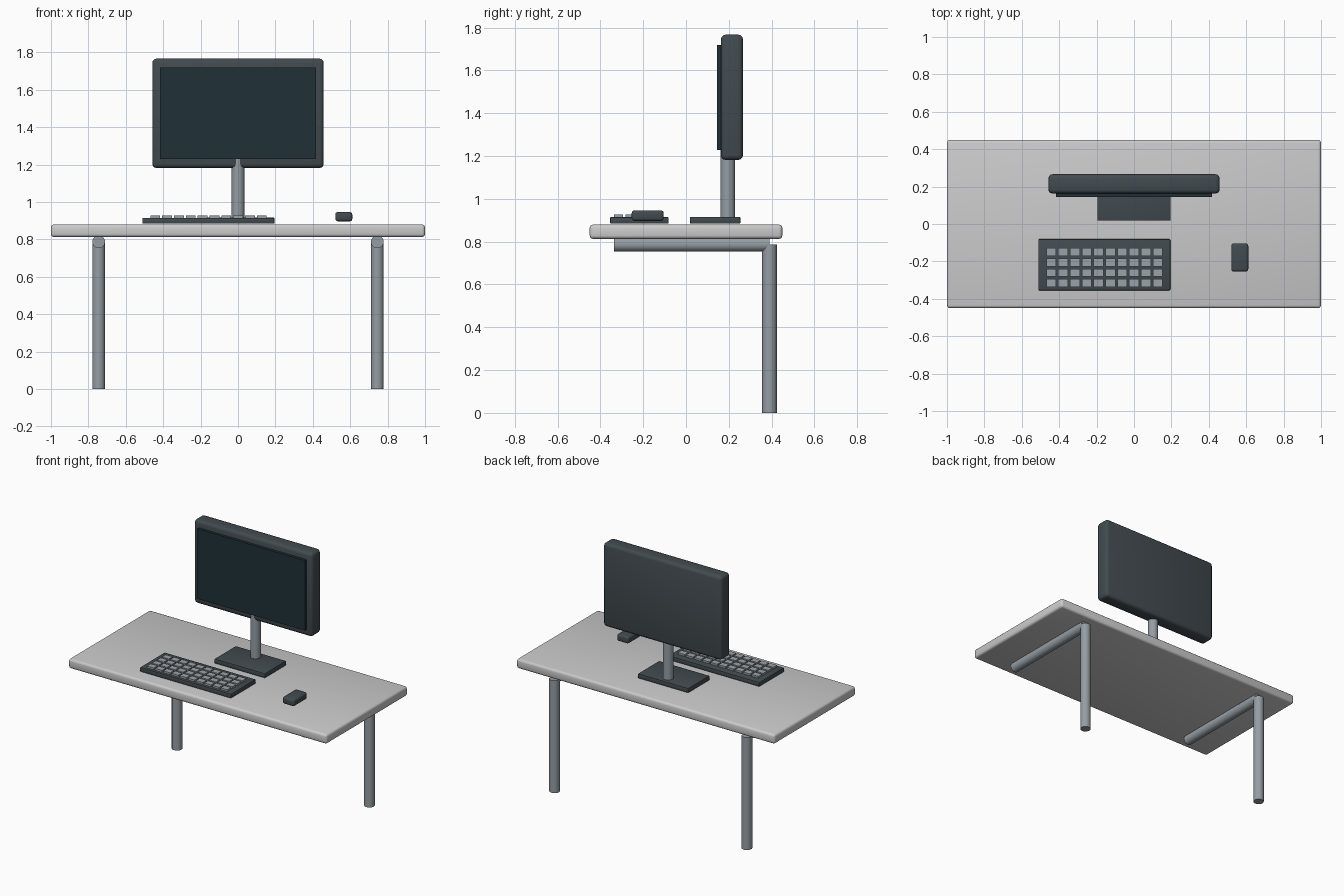
import bpy
from math import pi, radians

if "Cube" in bpy.data.objects:
    bpy.data.objects.remove(bpy.data.objects["Cube"])


def material(name, r, g, b):
    m = bpy.data.materials.new(name)
    m.diffuse_color = (r, g, b, 1)
    m.use_nodes = True
    m.node_tree.nodes["Principled BSDF"].inputs["Base Color"].default_value = m.diffuse_color
    return m


TOP = material("pale_top", 0.62, 0.63, 0.60)
METAL = material("grey_metal", 0.30, 0.34, 0.37)
DARK = material("dark_plastic", 0.055, 0.07, 0.08)
GLASS = material("screen_glass", 0.014, 0.03, 0.037)
KEY = material("key_grey", 0.33, 0.37, 0.40)


def finish(ob, name, mat):
    ob.name = name
    ob.data.materials.append(mat)
    bpy.ops.object.shade_smooth_by_angle(angle=radians(35))
    return ob


def box(name, mat, x, y, z, bevel=0.0, segments=3):
    """Box from (min, max) ranges with optional rounded edges."""
    bpy.ops.mesh.primitive_cube_add(size=1, location=[sum(r) / 2 for r in (x, y, z)])
    ob = bpy.context.object
    ob.scale = [r[1] - r[0] for r in (x, y, z)]
    bpy.ops.object.transform_apply(location=False, rotation=False, scale=True)
    if bevel:
        mod = ob.modifiers.new("rounded_edges", 'BEVEL')
        mod.width, mod.segments = bevel, segments
        bpy.ops.object.modifier_apply(modifier=mod.name)
    return finish(ob, name, mat)


def tube(name, mat, loc, radius, length, rot=(0, 0, 0)):
    bpy.ops.mesh.primitive_cylinder_add(vertices=24, radius=radius, depth=length,
                                        location=loc, rotation=rot)
    return finish(bpy.context.object, name, mat)


# Desk: top, rear legs and the rails under the top
box("desk_top", TOP, (-1, 1), (-0.45, 0.45), (0.813, 0.88), 0.016)
for side, sx in (("left", -1), ("right", 1)):
    x = sx * 0.745
    tube(side + "_leg", METAL, (x, 0.39, 0.3935), 0.034, 0.787)
    tube(side + "_rail", METAL, (x, 0.027, 0.787), 0.034, 0.726, (pi / 2, 0, 0))

# Monitor: base, pole, housing and screen
box("monitor_base", DARK, (-0.195, 0.195), (0.018, 0.254), (0.884, 0.916), 0.004, 2)
tube("monitor_pole", METAL, (0, 0.195, 1.09), 0.034, 0.38)
box("monitor_housing", DARK, (-0.458, 0.458), (0.163, 0.266), (1.182, 1.767), 0.022)
box("monitor_screen", GLASS, (-0.417, 0.417), (0.144, 0.17), (1.229, 1.719))

# Keyboard with a grid of keys
box("keyboard_body", DARK, (-0.511, 0.194), (-0.355, -0.081), (0.884, 0.915), 0.005, 2)
for row in range(4):
    for col in range(10):
        x, y = -0.469 + col * 0.0633, -0.337 + row * 0.0553
        box(f"key_{row}_{col}", KEY, (x, x + 0.053), (y, y + 0.042), (0.908, 0.928))

# Mouse
box("mouse", DARK, (0.52, 0.611), (-0.254, -0.104), (0.897, 0.946), 0.013)
